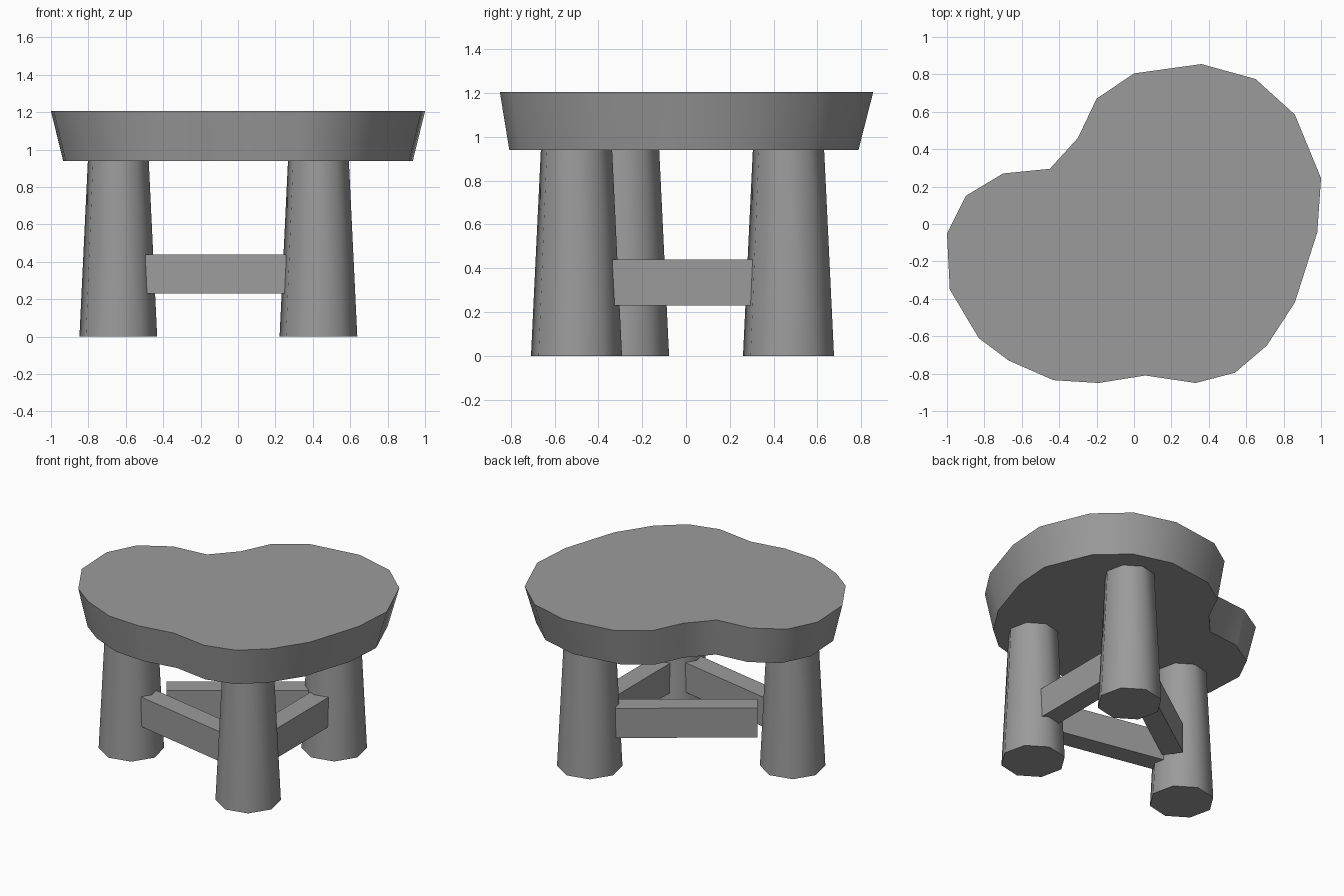
import bpy, bmesh, math
from mathutils import Matrix, Vector

cube = bpy.data.objects.get("Cube")
if cube:
    bpy.data.objects.remove(cube, do_unlink=True)

grey = bpy.data.materials.new("plain_grey")
grey.use_nodes = True
colour = (0.33, 0.33, 0.33, 1)
grey.diffuse_color = colour
grey.node_tree.nodes["Principled BSDF"].inputs["Base Color"].default_value = colour


def finish(name, bm, smooth=True):
    bmesh.ops.recalc_face_normals(bm, faces=bm.faces)
    mesh = bpy.data.meshes.new(name)
    bm.to_mesh(mesh)
    bm.free()
    mesh.materials.append(grey)
    obj = bpy.data.objects.new(name, mesh)
    bpy.context.collection.objects.link(obj)
    if smooth:
        bpy.ops.object.select_all(action="DESELECT")
        obj.select_set(True)
        bpy.context.view_layer.objects.active = obj
        bpy.ops.object.shade_smooth_by_angle(angle=math.radians(50))
    return obj


# Tabletop: free-form outline tapering in towards its underside
outline = [(0, .805), (.36, .855), (.65, .775), (.86, .585), (1, .245), (.98, -.045),
           (.86, -.42), (.71, -.65), (.54, -.795), (.33, -.85), (.06, -.81),
           (-.19, -.85), (-.43, -.835), (-.67, -.73), (-.83, -.61), (-.985, -.35),
           (-1, -.05), (-.9, .15), (-.7, .27), (-.45, .295), (-.3, .46), (-.2, .67)]
bm = bmesh.new()
top = [bm.verts.new((x, y, 1.205)) for x, y in outline]
bottom = [bm.verts.new((x * .935, y * .935 - .012, .94)) for x, y in outline]
bm.faces.new(top)
bm.faces.new(bottom)
for i in range(len(top)):
    j = (i + 1) % len(top)
    bm.faces.new((top[i], top[j], bottom[j], bottom[i]))
finish("tabletop", bm)

# Legs: tapered eight-sided posts
legs = {"front": Vector((.43, -.5, 0)),
        "side": Vector((-.64, -.285, 0)),
        "back": Vector((.43, .468, 0))}
leg_height = .945
for name, foot in legs.items():
    bm = bmesh.new()
    place = Matrix.Translation(foot + Vector((0, 0, leg_height / 2)))
    turn = Matrix.Rotation(math.radians(35), 4, "Z")
    bmesh.ops.create_cone(bm, cap_ends=True, segments=8, radius1=.211, radius2=.165,
                          depth=leg_height, matrix=place @ turn)
    # Point a corner along the turned axis
    corner = max(bm.verts, key=lambda v: (v.co - foot).xy.length).co - foot
    step = math.pi / 4
    offset = (math.radians(35) - math.atan2(corner.y, corner.x)) % step
    bmesh.ops.rotate(bm, verts=bm.verts, cent=foot, matrix=Matrix.Rotation(offset, 3, "Z"))
    finish(name + "_leg", bm)


# Rails: plain bars tying each pair of legs together
def rail(start, end, share, slide=0):
    a, b = legs[start], legs[end]
    along = b - a
    centre = (a + b) / 2 + along.normalized() * slide + Vector((0, 0, .335))
    turn = Matrix.Rotation(math.atan2(along.y, along.x), 4, "Z")
    size = Matrix.Diagonal((along.length * share, .14, .21, 1))
    bm = bmesh.new()
    bmesh.ops.create_cube(bm, size=1, matrix=Matrix.Translation(centre) @ turn @ size)
    finish(start + "_" + end + "_rail", bm, smooth=False)


rail("side", "front", .7)
rail("side", "back", .7, .03)
rail("front", "back", .67)
